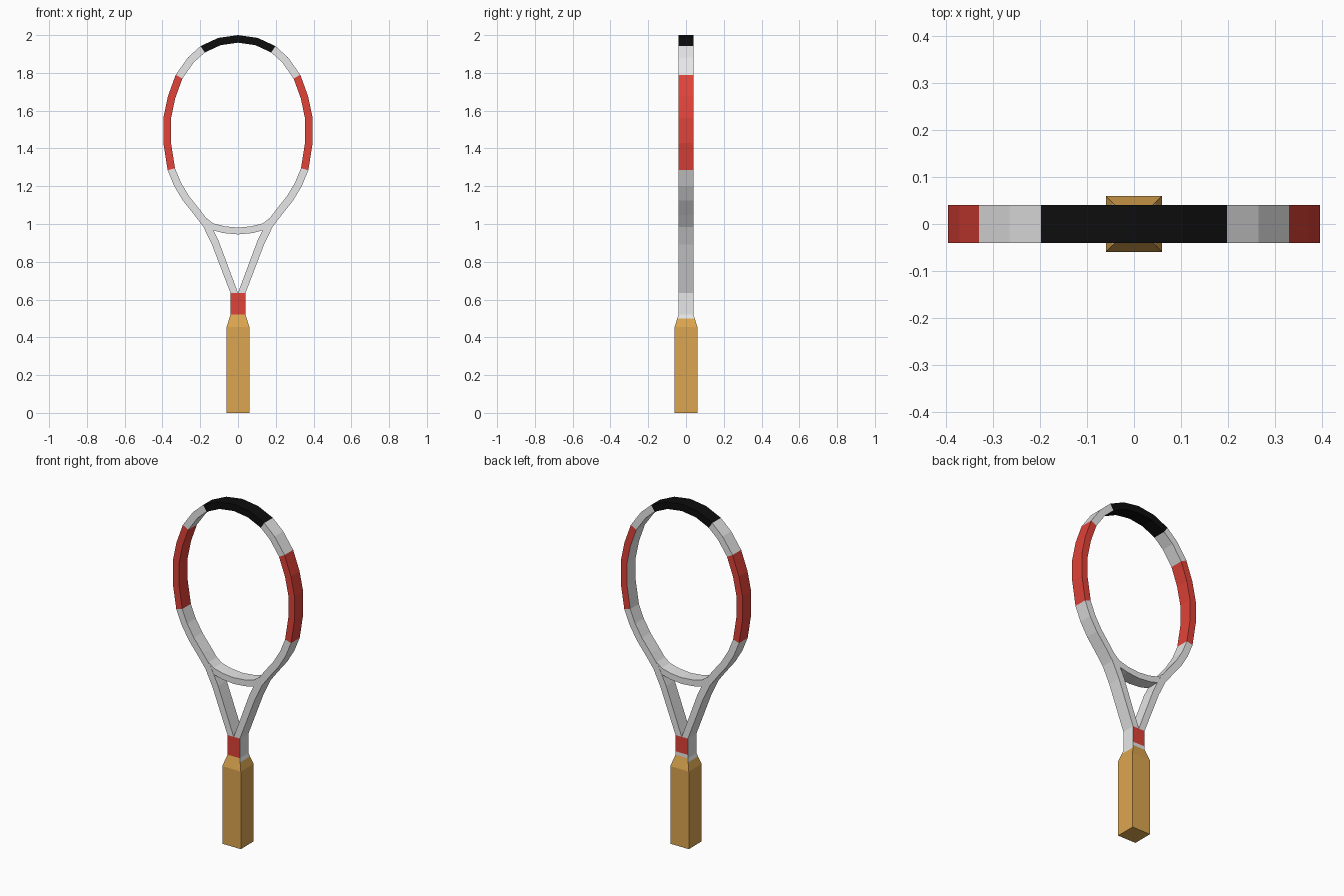
import bpy, bmesh
from mathutils import Vector

if "Cube" in bpy.data.objects:
    bpy.data.objects.remove(bpy.data.objects["Cube"])


def material(name, rgb):
    m = bpy.data.materials.new(name)
    m.diffuse_color = (*rgb, 1)
    m.use_nodes = True
    m.node_tree.nodes["Principled BSDF"].inputs["Base Color"].default_value = m.diffuse_color
    return m


WHITE, RED, BLACK, TAN = range(4)
MATS = [material("frame white", (0.80, 0.80, 0.80)),
        material("red", (0.75, 0.055, 0.04)),
        material("black", (0.004, 0.004, 0.004)),
        material("grip tan", (0.72, 0.38, 0.08))]


def finish(name, bm):
    bmesh.ops.recalc_face_normals(bm, faces=bm.faces)
    me = bpy.data.meshes.new(name)
    bm.to_mesh(me)
    bm.free()
    for m in MATS:
        me.materials.append(m)
    ob = bpy.data.objects.new(name, me)
    bpy.context.collection.objects.link(ob)
    return ob


def skin(bm, rings, rule):
    """Join four-cornered rings; rule(segment, side) gives the material."""
    rings = [[bm.verts.new(p) for p in r] for r in rings]
    for i, (a, b) in enumerate(zip(rings, rings[1:])):
        for k in range(4):
            f = bm.faces.new((a[k], a[(k + 1) % 4], b[(k + 1) % 4], b[k]))
            f.material_index = rule(i, k)
    for r in (rings[0], rings[-1]):
        bm.faces.new(r).material_index = rule(0, 4)


def ribbon(name, half, width, depth, rule, end_normal=None):
    """Rectangular tube along a half path (x, z) mirrored across x = 0."""
    pts = [Vector(p) for p in half + [(-x, z) for x, z in half[-2::-1]]]
    n = len(pts)
    rings = []
    for i, p in enumerate(pts):
        d1 = (p - pts[max(i - 1, 0)]).normalized()
        d2 = (pts[min(i + 1, n - 1)] - p).normalized()
        d = (d1 + d2).normalized()
        nor = Vector((d.y, -d.x))
        w = width / 2 / max((d2 if d2.length else d1).dot(d), 0.5)
        if end_normal and i in (0, n - 1):
            nor, w = Vector((1 if i == 0 else -1, 0)), end_normal
        o, q = p + nor * w, p - nor * w
        # sides: 0 front, 1 inner, 2 back, 3 outer
        rings.append([(o.x, -depth, o.y), (q.x, -depth, q.y),
                      (q.x, depth, q.y), (o.x, depth, o.y)])
    bm = bmesh.new()
    skin(bm, rings, rule)
    return finish(name, bm)


# Head hoop with the two throat arms
path = [(0.02, 0.635), (0.12, 0.90), (0.166, 0.995), (0.215, 1.06),
        (0.275, 1.135), (0.32, 1.21), (0.353, 1.29), (0.375, 1.43),
        (0.375, 1.56), (0.352, 1.67), (0.312, 1.78), (0.25, 1.868),
        (0.187, 1.925), (0.098, 1.966), (0, 1.98)]
SEGS = 2 * (len(path) - 1)


def frame_rule(i, k):
    j = min(i, SEGS - 1 - i)
    if j >= 12:
        return BLACK
    if 6 <= j <= 9 and not (k == 1 and i == j):  # right inner wall stays white
        return RED
    return WHITE


ribbon("head_frame", path, 0.04, 0.04, frame_rule, 0.02)

# Curved bridge closing the bottom of the hoop
ribbon("throat_bridge", [(0.175, 1.015), (0.14, 0.987), (0.075, 0.97), (0, 0.963)],
       0.036, 0.039, lambda i, k: WHITE)


def tower(name, levels, rule):
    """Stack of square sections given as (z, half width)."""
    bm = bmesh.new()
    skin(bm, [[(-r, -r, z), (r, -r, z), (r, r, z), (-r, r, z)] for z, r in levels], rule)
    return finish(name, bm)


# Shaft with red front and back panels, white sides
tower("shaft", [(0.515, 0.04), (0.54, 0.04), (0.635, 0.04)],
      lambda i, k: RED if k == 0 or (k == 2 and i == 1) else WHITE)

# Square grip with tapered shoulder
tower("grip", [(0, 0.06), (0.455, 0.06), (0.5, 0.046), (0.52, 0.04)],
      lambda i, k: WHITE if i == 2 and k in (1, 3) else TAN)
